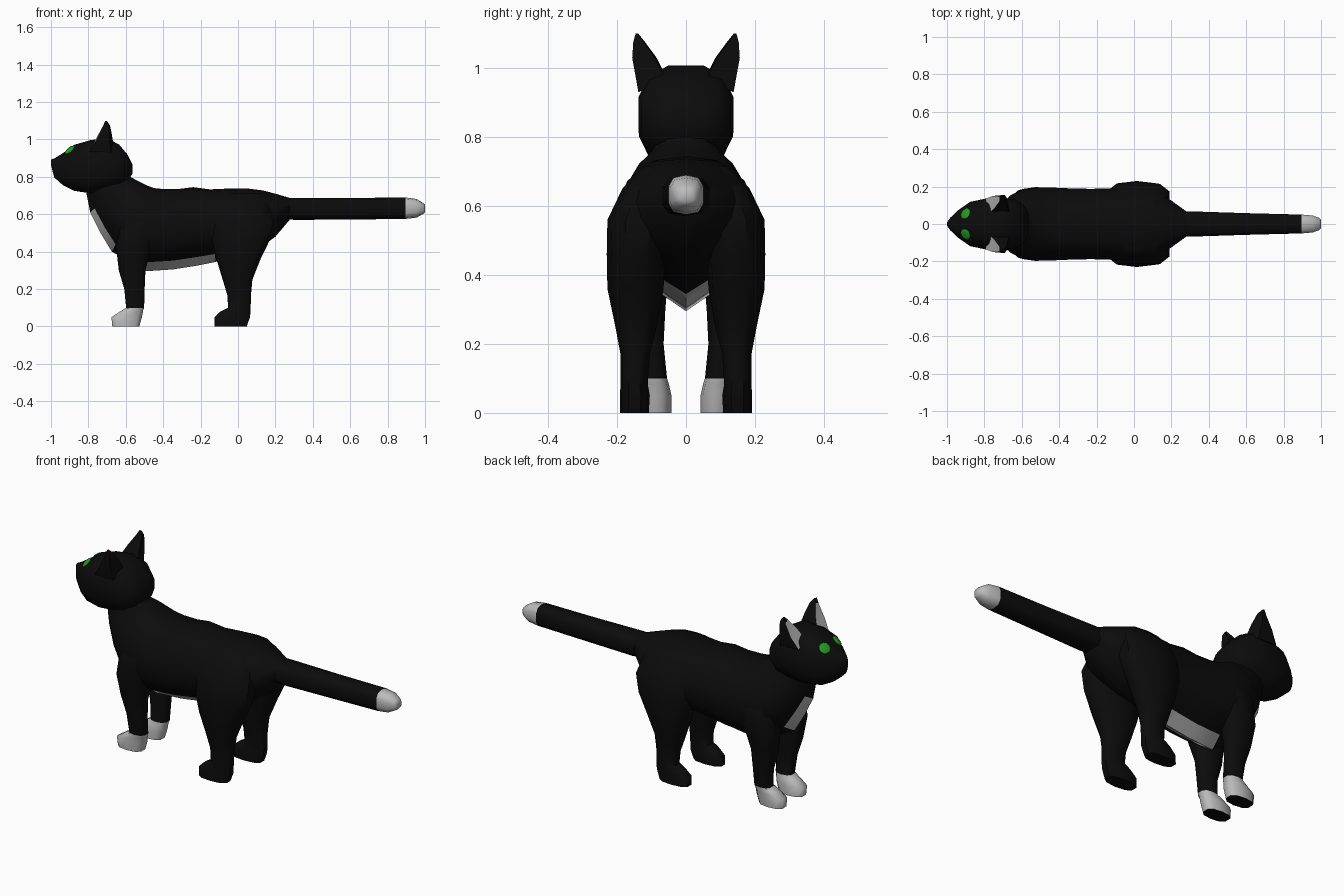
import bpy, bmesh, math
from mathutils import Vector
from mathutils.bvhtree import BVHTree

if "Cube" in bpy.data.objects:
    bpy.data.objects.remove(bpy.data.objects["Cube"])


def material(name, color):
    m = bpy.data.materials.new(name)
    m.diffuse_color = (*color, 1)
    m.use_nodes = True
    m.node_tree.nodes["Principled BSDF"].inputs["Base Color"].default_value = m.diffuse_color
    return m


BLACK = material("black fur", (0.0035, 0.0035, 0.0035))
GREY = material("pale grey fur", (0.50, 0.50, 0.50))
GREEN = material("green eye", (0.02, 0.32, 0.012))


def loft(name, rings, is_grey=None, angle=50):
    """Skin closed rings of points, cap both ends, colour faces by a rule."""
    bm = bmesh.new()
    vs = [[bm.verts.new(p) for p in ring] for ring in rings]
    n = len(vs[0])
    for a, b in zip(vs, vs[1:]):
        for i in range(n):
            j = (i + 1) % n
            bm.faces.new((a[i], a[j], b[j], b[i]))
    bm.faces.new(vs[0])
    bm.faces.new(vs[-1])
    bmesh.ops.recalc_face_normals(bm, faces=bm.faces[:])
    bm.normal_update()
    for f in bm.faces:
        if is_grey and is_grey(f.calc_center_median(), f.normal):
            f.material_index = 1
    mesh = bpy.data.meshes.new(name)
    bm.to_mesh(mesh)
    bm.free()
    mesh.materials.append(BLACK)
    mesh.materials.append(GREY)
    ob = bpy.data.objects.new(name, mesh)
    bpy.context.collection.objects.link(ob)
    smooth(ob, angle)
    return ob


def smooth(ob, angle):
    bpy.ops.object.select_all(action='DESELECT')
    ob.select_set(True)
    bpy.context.view_layer.objects.active = ob
    bpy.ops.object.shade_smooth_by_angle(angle=math.radians(angle))


def rounded(n, power):
    """Unit superellipse outline."""
    pts = []
    for i in range(n):
        a = 2 * math.pi * (i + 0.5) / n
        c, s = math.cos(a), math.sin(a)
        pts.append((math.copysign(abs(c) ** (2 / power), c),
                    math.copysign(abs(s) ** (2 / power), s)))
    return pts


def ring_x(x, z0, z1, hw, n=12, power=2.6):
    return [(x, hw * u, (z0 + z1) / 2 + (z1 - z0) / 2 * v) for u, v in rounded(n, power)]


def ring_z(z, x0, x1, y0, y1, side, n=10):
    return [((x0 + x1) / 2 + (x1 - x0) / 2 * u,
             side * ((y0 + y1) / 2 + (y1 - y0) / 2 * v), z) for u, v in rounded(n, 2.6)]


# Torso and neck: spine point, belly point, half width
HALF = [(0, 1), (.5, .94), (.85, .62), (1, .2), (.97, -.25), (.72, -.58), (.36, -.78), (0, -1)]
OUTLINE = HALF + [(-u, v) for u, v in HALF[-2:0:-1]]
torso = [((-.60, .87), (-.82, .76), .085), ((-.575, .80), (-.79, .61), .11),
         ((-.53, .775), (-.735, .50), .16), ((-.49, .755), (-.675, .40), .185),
         ((-.45, .74), (-.60, .36), .195), ((-.40, .735), (-.50, .295), .195),
         ((-.32, .735), (-.35, .305), .19), ((-.24, .745), (-.22, .325), .188),
         ((-.15, .733), (-.12, .345), .19), ((-.04, .738), (-.04, .38), .20),
         ((.05, .738), (.05, .40), .20), ((.13, .728), (.13, .43), .175),
         ((.20, .71), (.20, .48), .125), ((.285, .685), (.28, .575), .065)]
rings = []
for top, low, hw in torso:
    t, b = Vector((top[0], 0, top[1])), Vector((low[0], 0, low[1]))
    rings.append([(t + b) / 2 + (t - b) / 2 * v + Vector((0, hw * u, 0)) for u, v in OUTLINE])


def torso_grey(c, n):
    belly = n.z < -.3 and -.5 < c.x < -.12
    chest = n.x < -.3 and .42 < c.z < .62
    return abs(c.y) < .05 and (belly or chest)


loft("torso", rings, torso_grey, 60)

# Head, from nose to nape
head = loft("head", [ring_x(*s) for s in [
    (-1.0, .862, .892, .008), (-.982, .795, .90, .035), (-.935, .752, .93, .08),
    (-.875, .722, .975, .122), (-.79, .708, 1.0, .14), (-.70, .72, 1.012, .141),
    (-.635, .74, .975, .134), (-.59, .775, .92, .105), (-.565, .815, .87, .06)]], None, 60)

# Tail with pale tip
loft("tail", [ring_x(*s, n=10, power=3) for s in [
    (.20, .58, .685, .07), (.30, .57, .687, .07), (.60, .572, .687, .06), (.895, .575, .69, .052),
    (.955, .582, .682, .047), (.99, .602, .66, .034), (1.0, .612, .65, .022)]],
    lambda c, n: c.x > .89)

# Eyes sit on the head surface
bvh = BVHTree.FromObject(head, bpy.context.evaluated_depsgraph_get())

for side, label in ((1, "right"), (-1, "left")):
    # Hind leg: height, front and back x, inner and outer y
    loft("hind_leg_" + label, [ring_z(*s, side) for s in [
        (.715, -.08, .13, .03, .13), (.65, -.13, .17, .04, .185), (.56, -.145, .195, .05, .228),
        (.46, -.145, .175, .06, .23), (.36, -.12, .125, .065, .228), (.25, -.085, .08, .085, .205),
        (.17, -.06, .072, .105, .19), (.10, -.055, .07, .11, .19), (.078, -.10, .07, .11, .19),
        (.05, -.13, .068, .105, .192), (0, -.13, .05, .108, .192)]])

    # Front leg with pale paw
    loft("front_leg_" + label, [ring_z(*s, side) for s in [
        (.66, -.58, -.44, .08, .15), (.55, -.63, -.41, .06, .198), (.42, -.655, -.46, .05, .19),
        (.30, -.64, -.492, .06, .16), (.20, -.61, -.497, .065, .145), (.10, -.60, -.50, .055, .135),
        (.085, -.625, -.505, .05, .133), (.05, -.68, -.51, .042, .135), (0, -.675, -.525, .042, .132)]],
        lambda c, n: c.z < .094 and n.z > -.8)

    # Ear: inner front, outer front, outer back, inner back
    ear = [[(-.775, .055, .97), (-.795, .135, .935), (-.68, .138, .93), (-.665, .06, .97)],
           [(-.745, .085, 1.03), (-.755, .150, 1.0), (-.69, .156, 1.03), (-.675, .09, 1.03)],
           [(-.718, .122, 1.08), (-.72, .148, 1.07), (-.69, .153, 1.075), (-.684, .122, 1.075)],
           [(-.71, .138, 1.10), (-.71, .146, 1.10), (-.70, .148, 1.095), (-.70, .138, 1.097)]]
    loft("ear_" + label, [[(x, side * y, z) for x, y, z in r] for r in ear],
         lambda c, n: n.x < -.55 and c.z < 1.07, 40)

    spot, normal, _, _ = bvh.ray_cast(Vector((-.90, side * .055, 2)), Vector((0, 0, -1)))
    bpy.ops.mesh.primitive_uv_sphere_add(segments=12, ring_count=8, radius=1, location=spot)
    eye = bpy.context.object
    eye.name = "eye_" + label
    eye.rotation_euler = normal.to_track_quat('Z', 'Y').to_euler()
    eye.scale = (.031, .031, .008)
    eye.data.materials.append(GREEN)
    smooth(eye, 60)
